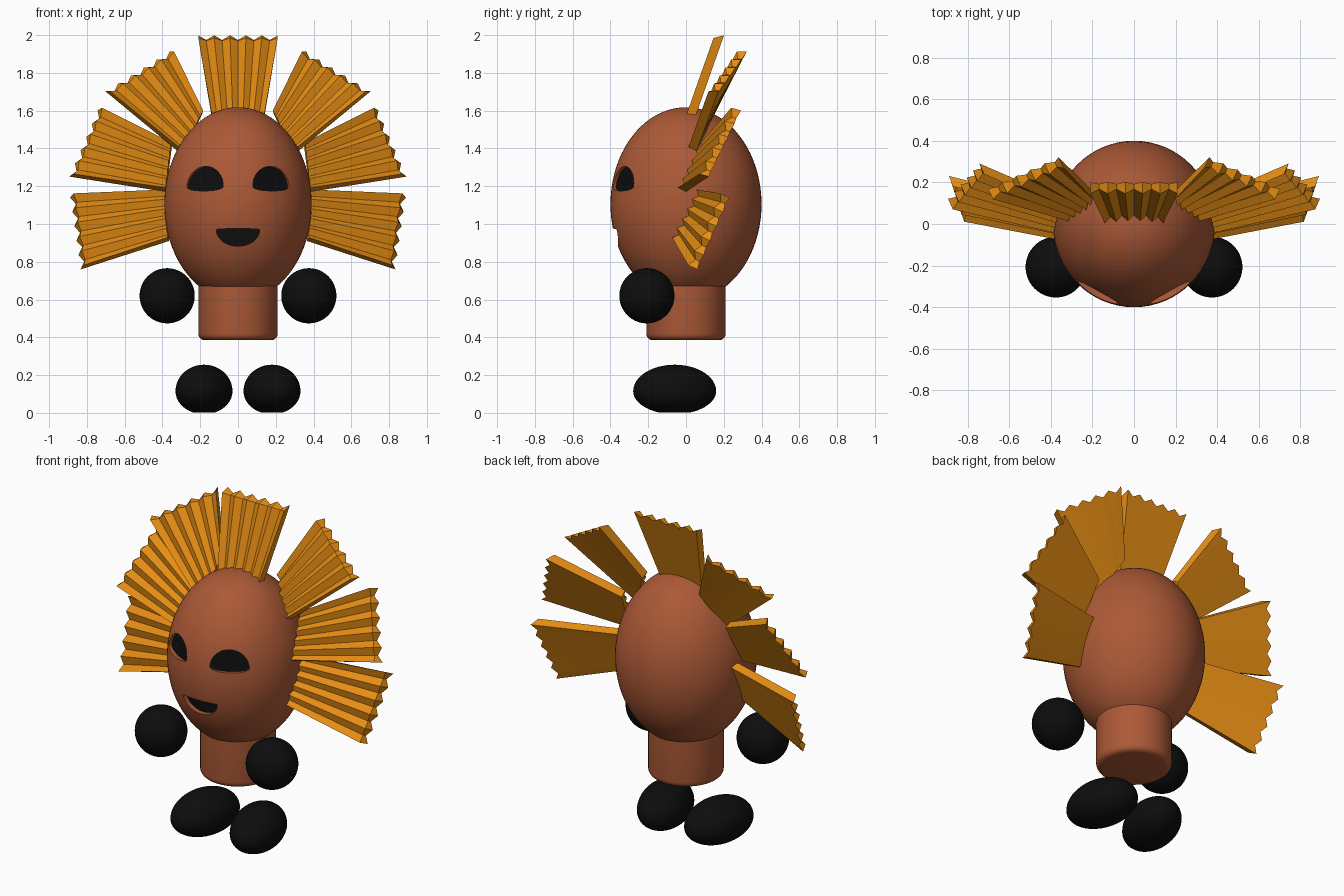
import bpy, bmesh, math
from mathutils import Vector, Matrix

cube = bpy.data.objects.get("Cube")
if cube:
    bpy.data.objects.remove(cube, do_unlink=True)


def material(name, rgb):
    m = bpy.data.materials.new(name)
    m.use_nodes = True
    m.diffuse_color = (*rgb, 1)
    m.node_tree.nodes["Principled BSDF"].inputs["Base Color"].default_value = (*rgb, 1)
    return m


BROWN = material("clay brown", (0.41, 0.1, 0.037))
ORANGE = material("feather orange", (0.8, 0.27, 0.007))
BLACK = material("black", (0.004, 0.004, 0.004))


def add_object(name, bm, mat, smooth=False):
    bmesh.ops.recalc_face_normals(bm, faces=bm.faces[:])
    mesh = bpy.data.meshes.new(name)
    bm.to_mesh(mesh)
    bm.free()
    mesh.materials.append(mat)
    ob = bpy.data.objects.new(name, mesh)
    bpy.context.collection.objects.link(ob)
    if smooth:
        shade(ob)
    return ob


def activate(ob):
    bpy.ops.object.select_all(action='DESELECT')
    ob.select_set(True)
    bpy.context.view_layer.objects.active = ob


def shade(ob):
    activate(ob)
    bpy.ops.object.shade_smooth_by_angle(angle=math.radians(35))


def apply_modifiers(ob):
    activate(ob)
    for mod in list(ob.modifiers):
        bpy.ops.object.modifier_apply(modifier=mod.name)


def ellipsoid(name, centre, radii, mat, smooth=True):
    bm = bmesh.new()
    bmesh.ops.create_uvsphere(bm, u_segments=64, v_segments=40, radius=1)
    bmesh.ops.transform(bm, verts=bm.verts[:],
                        matrix=Matrix.Translation(centre) @ Matrix.Diagonal((*radii, 1)))
    return add_object(name, bm, mat, smooth)


def prism(name, outline, frame, near, far, mat):
    """Extrude an (x, z) outline along the frame's outward axis."""
    bm = bmesh.new()
    face = bm.faces.new([bm.verts.new((x, near, z)) for x, z in outline])
    new = bmesh.ops.extrude_face_region(bm, geom=[face])["geom"]
    verts = [v for v in new if isinstance(v, bmesh.types.BMVert)]
    bmesh.ops.translate(bm, verts=verts, vec=(0, far - near, 0))
    bmesh.ops.transform(bm, matrix=frame, verts=bm.verts[:])
    return add_object(name, bm, mat)


def half_moon(width, up, down, steps=32):
    pts = []
    for i in range(steps):
        a = 2 * math.pi * i / steps
        pts.append((width * math.cos(a), (up if math.sin(a) > 0 else down) * math.sin(a)))
    return pts


# Head
HEAD_C, HEAD_R = Vector((0, 0, 1.105)), Vector((0.39, 0.4, 0.513))
head = ellipsoid("head", HEAD_C, HEAD_R, BROWN, smooth=False)


def face_frame(x, z, straight=False):
    """Frame on the front of the head with local -y pointing outwards."""
    dz = z - HEAD_C.z
    y = -HEAD_R.y * math.sqrt(1 - (x / HEAD_R.x) ** 2 - (dz / HEAD_R.z) ** 2)
    out = Vector((x / HEAD_R.x ** 2, y / HEAD_R.y ** 2, dz / HEAD_R.z ** 2)).normalized()
    if straight:
        out = Vector((0, -1, 0))
    side = Vector((0, 0, 1)).cross(-out).normalized() * -1
    up = side.cross(-out).normalized()
    if up.z < 0:
        up = -up
    m = Matrix((side, -out, up)).transposed().to_4x4()
    m.translation = (x, y, z)
    return m


# Recessed eyes and mouth with black floors
features = [("left_eye", face_frame(0.183, 1.2), half_moon(0.11, 0.108, 0.025), 0.036),
            ("right_eye", face_frame(-0.183, 1.2), half_moon(0.11, 0.108, 0.025), 0.036),
            ("mouth", face_frame(0, 0.97, True), half_moon(0.115, 0.006, 0.088), 0.06)]
for name, frame, outline, depth in features:
    cutter = prism(name + "_cutter", outline, frame, -0.2, depth, BROWN)
    cutter.hide_render = True
    mod = head.modifiers.new(name, 'BOOLEAN')
    mod.operation, mod.solver, mod.object = 'DIFFERENCE', 'EXACT', cutter
    prism(name, outline, frame, depth - 0.004, depth + 0.004, BLACK)
apply_modifiers(head)
shade(head)
for name, *_ in features:
    bpy.data.objects.remove(bpy.data.objects[name + "_cutter"], do_unlink=True)

# Body
bm = bmesh.new()
bmesh.ops.create_cone(bm, cap_ends=True, segments=64, radius1=0.21, radius2=0.21, depth=0.33,
                      matrix=Matrix.Translation((0, 0, 0.55)))
rim = [e for e in bm.edges if all(v.co.z < 0.5 for v in e.verts)]
bmesh.ops.bevel(bm, geom=rim, offset=0.035, segments=5, profile=0.5, affect='EDGES')
add_object("body", bm, BROWN, True)

# Hands and feet
for s, side in ((1, "left"), (-1, "right")):
    ellipsoid(side + "_hand", (s * 0.375, -0.207, 0.62), (0.146,) * 3, BLACK)
    foot = ellipsoid(side + "_foot", (0, 0, 0), (0.146, 0.223, 0.14), BLACK)
    for v in foot.data.vertices:
        if v.co.z < 0:
            v.co.z = max(v.co.z * 0.87, -0.114)
    foot.location = (s * 0.18, -0.06, 0.115)
    foot.rotation_euler.z = s * math.radians(13)


# Pleated feather fans
def fan(name, in_a, in_b, out_a, out_b, pleats=10):
    in_a, in_b, out_a, out_b = map(Vector, (in_a, in_b, out_a, out_b))
    radial = (out_a + out_b - in_a - in_b).normalized()
    front = (out_b - out_a).cross(radial).normalized()
    if front.y > 0:
        front = -front
    bm = bmesh.new()
    rows = []
    for i in range(pleats + 1):
        t, valley = i / pleats, i % 2
        thick = front * (0.022 if valley else 0.048)
        inner = in_a.lerp(in_b, t)
        outer = out_a.lerp(out_b, t) + radial * (-0.022 if valley else 0.004)
        slant = radial * (0.012 if valley else 0.032)
        rows.append([bm.verts.new(p) for p in
                     (inner, outer, outer + thick - slant, inner + thick)])
    for r, q in zip(rows, rows[1:]):
        for k in range(4):
            n = (k + 1) % 4
            bm.faces.new((r[k], r[n], q[n], q[k]))
    bm.faces.new(rows[0])
    bm.faces.new(rows[-1])
    add_object(name, bm, ORANGE)


fan("top_fan", (-0.14, 0.05, 1.57), (0.14, 0.05, 1.57),
    (-0.21, 0.2, 1.995), (0.21, 0.2, 1.995))
side_fans = {
    "upper": ((0.19, 0.15, 1.58), (0.3, 0.05, 1.37), (0.36, 0.32, 1.91), (0.7, 0.17, 1.7)),
    "middle": ((0.35, 0.12, 1.41), (0.38, 0.0, 1.17), (0.74, 0.29, 1.6), (0.89, 0.12, 1.25)),
    "lower": ((0.375, 0.1, 1.165), (0.365, -0.03, 0.91), (0.885, 0.23, 1.14), (0.83, 0.06, 0.76)),
}
for level, corners in side_fans.items():
    for s, side in ((1, "left"), (-1, "right")):
        fan(f"{side}_{level}_fan", *[(s * x, y, z) for x, y, z in corners])
